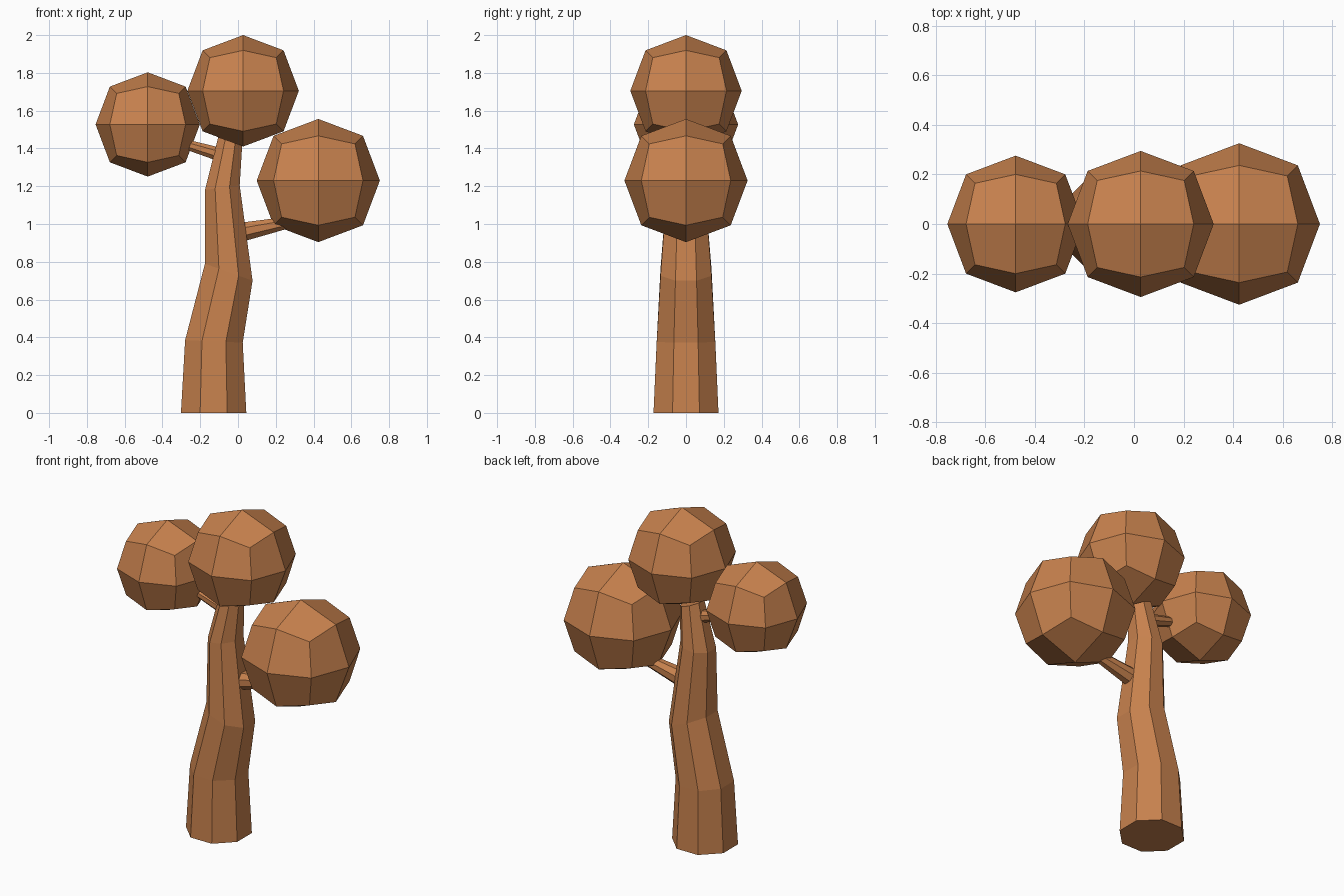
import bpy, bmesh, math
from mathutils import Vector

if "Cube" in bpy.data.objects:
    bpy.data.objects.remove(bpy.data.objects["Cube"])

brown = bpy.data.materials.new("warm_brown")
brown.diffuse_color = (0.57, 0.22, 0.075, 1)
brown.use_nodes = True
brown.node_tree.nodes["Principled BSDF"].inputs["Base Color"].default_value = brown.diffuse_color


def finish(name, bm):
    bmesh.ops.recalc_face_normals(bm, faces=bm.faces)
    mesh = bpy.data.meshes.new(name)
    bm.to_mesh(mesh)
    bm.free()
    mesh.materials.append(brown)
    obj = bpy.data.objects.new(name, mesh)
    bpy.context.collection.objects.link(obj)
    return obj


def tube(name, rings, sides=8):
    """Capped tube; each ring is (left x, left z, right x, right z, y apothem)."""
    bm = bmesh.new()
    loops = []
    for lx, lz, rx, rz, ry in rings:
        left, right = Vector((lx, 0, lz)), Vector((rx, 0, rz))
        mid, half = (left + right) / 2, (right - left) / 2
        loop = []
        for i in range(sides):
            a = 2 * math.pi * (i + 0.5) / sides
            k = 1 / math.cos(math.pi / sides)
            loop.append(bm.verts.new(mid + half * k * math.cos(a)
                                     + Vector((0, ry * k * math.sin(a), 0))))
        loops.append(loop)
    for a, b in zip(loops, loops[1:]):
        for i in range(sides):
            j = (i + 1) % sides
            bm.faces.new((a[i], a[j], b[j], b[i]))
    bm.faces.new(loops[0])
    bm.faces.new(loops[-1])
    return finish(name, bm)


def branch(name, start, end, r0, r1):
    """Straight tapered limb in the xz plane."""
    s, e = Vector(start), Vector(end)
    d = (e - s).normalized()
    n = Vector((-d.y, d.x))
    rings = []
    for p, r in ((s, r0), (e, r1)):
        a, b = p - n * r, p + n * r
        rings.append((a.x, a.y, b.x, b.y, r))
    return tube(name, rings)


def crown(name, x, z, radius):
    """Cube rounded by one subdivision into a 24-sided ball."""
    bm = bmesh.new()
    bmesh.ops.create_cube(bm, size=2 * radius / 0.8395)
    obj = finish(name, bm)
    obj.location = (x, 0, z)
    mod = obj.modifiers.new("round", 'SUBSURF')
    mod.levels = mod.render_levels = 1
    return obj


# Bent trunk
tube("trunk", [
    (-0.302, 0.0, 0.044, 0.0, 0.172),
    (-0.280, 0.385, 0.025, 0.372, 0.155),
    (-0.175, 0.79, 0.077, 0.70, 0.135),
    (-0.175, 1.18, 0.009, 1.205, 0.100),
    (-0.105, 1.46, 0.022, 1.415, 0.065),
])

# Side limbs
branch("right_branch", (-0.04, 0.945), (0.30, 1.015), 0.055, 0.028)
branch("left_branch", (-0.07, 1.36), (-0.36, 1.447), 0.037, 0.022)

# Faceted foliage balls
crown("top_crown", 0.027, 1.705, 0.295)
crown("right_crown", 0.425, 1.23, 0.326)
crown("left_crown", -0.478, 1.527, 0.276)
